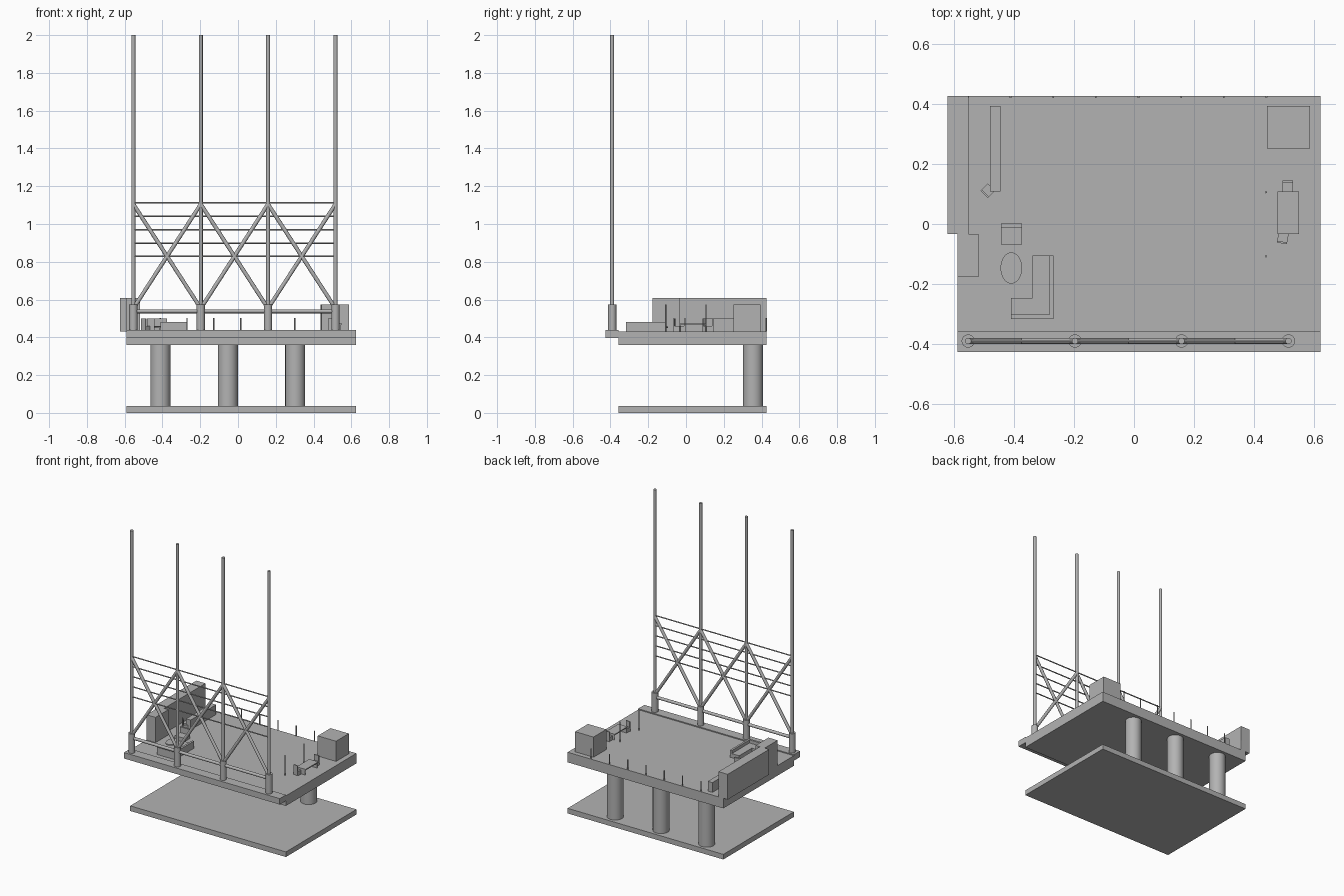
import bpy, math
from mathutils import Vector, Matrix

if "Cube" in bpy.data.objects:
    bpy.data.objects.remove(bpy.data.objects["Cube"])

GREY = bpy.data.materials.new("mid_grey")
GREY.diffuse_color = (0.45, 0.45, 0.45, 1)
GREY.use_nodes = True
GREY.node_tree.nodes["Principled BSDF"].inputs["Base Color"].default_value = GREY.diffuse_color


def make(name, verts, faces):
    me = bpy.data.meshes.new(name)
    me.from_pydata(verts, [], faces)
    me.update()
    me.materials.append(GREY)
    ob = bpy.data.objects.new(name, me)
    bpy.context.collection.objects.link(ob)
    return ob


def prism(name, pts, z0, z1):
    n = len(pts)
    verts = [(x, y, z) for z in (z0, z1) for x, y in pts]
    faces = [list(range(n))[::-1], list(range(n, 2 * n))]
    faces += [[i, (i + 1) % n, n + (i + 1) % n, n + i] for i in range(n)]
    return make(name, verts, faces)


def box(name, x0, x1, y0, y1, z0, z1):
    return prism(name, [(x0, y0), (x1, y0), (x1, y1), (x0, y1)], z0, z1)


def rod(name, a, b, r, sides=16):
    a, b = Vector(a), Vector(b)
    d = b - a
    bpy.ops.mesh.primitive_cylinder_add(vertices=sides, radius=r, depth=d.length)
    ob = bpy.context.object
    ob.name = name
    ob.data.materials.append(GREY)
    ob.data.transform(Matrix.Translation((a + b) / 2) @ d.to_track_quat('Z', 'Y').to_matrix().to_4x4())
    bpy.ops.object.shade_smooth_by_angle(angle=math.radians(50))
    return ob


def chair(name, cx, cy, w, angle):
    # seat block with a backrest along its local +y edge
    h = w / 2
    parts = [box(name + "_seat", -h, h, -h, h, DECK, 0.46),
             box(name + "_back", -h, h, h - w * 0.18, h, 0.46, 0.5)]
    for ob in parts:
        ob.data.transform(Matrix.Translation((cx, cy, 0)) @ Matrix.Rotation(angle, 4, 'Z'))


DECK = 0.431
RIGHT = 0.624

# Base slab, columns and deck
box("base_slab", -0.59, RIGHT, -0.358, 0.427, 0, 0.036)
for i, x in enumerate((-0.411, -0.054, 0.303)):
    rod(f"column_{i}", (x, 0.355, 0.036), (x, 0.355, 0.36), 0.053, 40)
box("deck_lower", -0.59, RIGHT, -0.358, 0.427, 0.36, 0.396)
box("deck_upper", -0.59, RIGHT, -0.358, 0.427, 0.396, DECK)
box("front_ledge", -0.59, RIGHT, -0.427, -0.358, 0.396, 0.438)

# Masts with sleeves
MX, MY = (-0.554, -0.197, 0.159, 0.516), -0.391
for i, x in enumerate(MX):
    rod(f"mast_sleeve_{i}", (x, MY, 0.438), (x, MY, 0.573), 0.022, 24)
    rod(f"mast_{i}", (x, MY, 0.573), (x, MY, 2.0), 0.0105)

# Cross braces, bottom rail and wires
for i in range(3):
    a, b = MX[i], MX[i + 1]
    rod(f"brace_up_{i}", (a, MY, 0.553), (b, MY, 1.105), 0.0105)
    rod(f"brace_down_{i}", (a, MY, 1.105), (b, MY, 0.553), 0.0105)
rod("bottom_rail", (MX[0], MY, 0.538), (MX[3], MY, 0.538), 0.0105)
for i in range(5):
    z = 0.828 + i * 0.071
    rod(f"wire_{i}", (MX[0], MY, z), (MX[3], MY, z), 0.004, 8)

# Wall cabinets and corner block
box("tall_cabinet_back", -0.624, -0.553, -0.034, 0.427, DECK, 0.609)
box("tall_cabinet_front", -0.59, -0.519, -0.177, -0.034, DECK, 0.609)
box("corner_block", 0.445, 0.588, 0.252, 0.394, DECK, 0.573)

# Railing posts
for i in range(8):
    x = -0.555 + i * 0.1425
    rod(f"rail_post_{i}", (x, 0.424, DECK), (x, 0.424, 0.503), 0.0036, 8)
for i, y in enumerate((0.106, -0.108)):
    rod(f"side_post_{i}", (0.441, y, DECK), (0.441, y, 0.573), 0.0036, 8)

# L-shaped sofa
prism("sofa_seat", [(-0.411, -0.317), (-0.269, -0.317), (-0.269, -0.106),
                    (-0.34, -0.106), (-0.34, -0.248), (-0.411, -0.248)], DECK, 0.46)
prism("sofa_back", [(-0.411, -0.317), (-0.269, -0.317), (-0.269, -0.106),
                    (-0.283, -0.106), (-0.283, -0.303), (-0.411, -0.303)], 0.46, 0.482)

# Oval table and armchair
prism("oval_table", [(-0.41 + 0.036 * math.cos(t * math.tau / 32),
                      -0.147 + 0.052 * math.sin(t * math.tau / 32)) for t in range(32)], 0.45, 0.458)
rod("oval_table_leg", (-0.41, -0.147, DECK), (-0.41, -0.147, 0.45), 0.008)
chair("armchair", -0.41, -0.034, 0.07, 0)

# Counter with angled chair
box("counter", -0.482, -0.446, 0.109, 0.394, DECK, 0.5)
chair("counter_chair", -0.489, 0.111, 0.034, math.radians(135))

# Desk with two chairs
box("desk_top", 0.48, 0.551, -0.034, 0.108, 0.467, 0.474)
for i, y in enumerate((-0.03, 0.1)):
    box(f"desk_leg_{i}", 0.486, 0.545, y, y + 0.004, DECK, 0.467)
chair("desk_chair_back", 0.514, 0.127, 0.036, 0)
chair("desk_chair_front", 0.497, -0.048, 0.034, math.radians(170))
